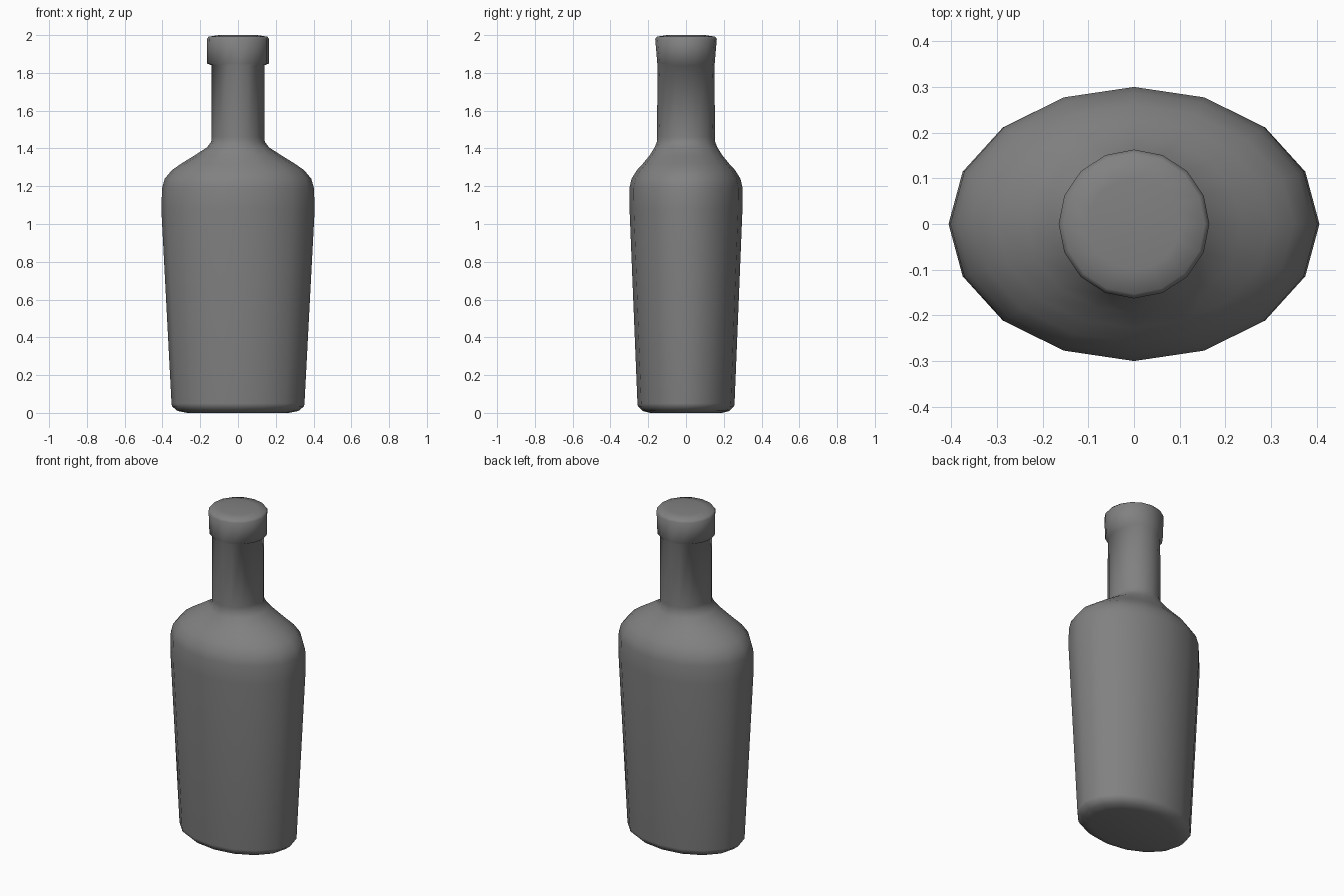
import bpy, bmesh
from math import cos, sin, pi, radians

cube = bpy.data.objects.get("Cube")
if cube:
    bpy.data.objects.remove(cube, do_unlink=True)

SIDES = 16

# One plain grey for the whole bottle
grey = bpy.data.materials.new("grey")
grey.use_nodes = True
colour = (0.22, 0.22, 0.22, 1)
grey.diffuse_color = colour
grey.node_tree.nodes["Principled BSDF"].inputs["Base Color"].default_value = colour


def loft(name, rings):
    """Skin a closed body through elliptical rings of (z, x radius, y radius)."""
    bm = bmesh.new()
    loops = []
    for z, rx, ry in rings:
        angles = [2 * pi * i / SIDES for i in range(SIDES)]
        loops.append([bm.verts.new((rx * cos(a), ry * sin(a), z)) for a in angles])
    for low, high in zip(loops, loops[1:]):
        for i in range(SIDES):
            j = (i + 1) % SIDES
            bm.faces.new((low[i], low[j], high[j], high[i]))
    bm.faces.new(loops[0][::-1])
    bm.faces.new(loops[-1])
    mesh = bpy.data.meshes.new(name)
    bm.to_mesh(mesh)
    bm.free()
    mesh.materials.append(grey)
    obj = bpy.data.objects.new(name, mesh)
    bpy.context.collection.objects.link(obj)
    bpy.ops.object.select_all(action="DESELECT")
    obj.select_set(True)
    bpy.context.view_layer.objects.active = obj
    bpy.ops.object.shade_smooth_by_angle(angle=radians(75))
    return obj


# Rounded base, flared oval body, shoulders, neck and collar
base = [(0, 0.27, 0.19), (0.01, 0.32, 0.23), (0.035, 0.35, 0.255)]
body = [(0.05, 0.352, 0.257), (1.08, 0.406, 0.299), (1.19, 0.402, 0.3)]
shoulders = [(1.24, 0.388, 0.288), (1.285, 0.35, 0.26), (1.32, 0.3, 0.228),
             (1.36, 0.235, 0.195), (1.405, 0.165, 0.166), (1.435, 0.142, 0.154)]
neck = [(1.46, 0.14, 0.154), (1.84, 0.14, 0.15)]
collar = [(1.85, 0.165, 0.152), (1.98, 0.165, 0.163), (1.992, 0.155, 0.153), (2, 0.1, 0.1)]
loft("bottle", base + body + shoulders + neck + collar)
